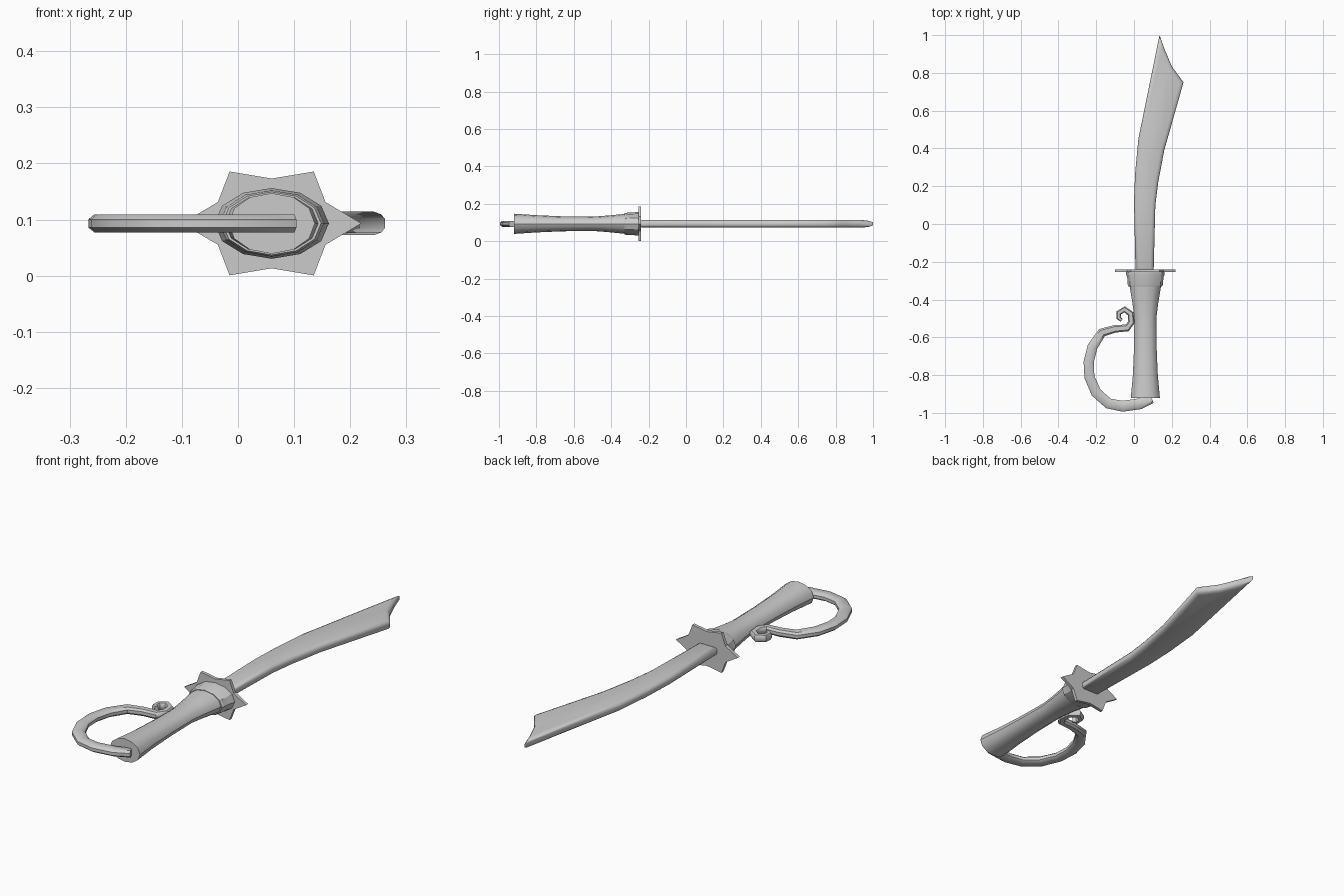
import bpy, bmesh, math
from mathutils import Vector

cube = bpy.data.objects.get("Cube")
if cube:
    bpy.data.objects.remove(cube, do_unlink=True)

MID_X, MID_Z = 0.06, 0.093

grey = bpy.data.materials.new("plain grey")
grey.use_nodes = True
grey.diffuse_color = (0.6, 0.6, 0.6, 1)
grey.node_tree.nodes["Principled BSDF"].inputs["Base Color"].default_value = (0.6, 0.6, 0.6, 1)


def finish(bm, name, angle=40):
    bmesh.ops.recalc_face_normals(bm, faces=bm.faces)
    mesh = bpy.data.meshes.new(name)
    bm.to_mesh(mesh)
    bm.free()
    mesh.materials.append(grey)
    obj = bpy.data.objects.new(name, mesh)
    bpy.context.collection.objects.link(obj)
    bpy.ops.object.select_all(action='DESELECT')
    obj.select_set(True)
    bpy.context.view_layer.objects.active = obj
    bpy.ops.object.shade_smooth_by_angle(angle=math.radians(angle))
    return obj


def loft(rings, name, angle=40):
    """Skin a list of equal-sized point rings and cap both ends."""
    bm = bmesh.new()
    loops = [[bm.verts.new(p) for p in ring] for ring in rings]
    n = len(loops[0])
    for a, b in zip(loops, loops[1:]):
        for i in range(n):
            j = (i + 1) % n
            bm.faces.new((a[i], a[j], b[j], b[i]))
    bm.faces.new(loops[0])
    bm.faces.new(loops[-1])
    return finish(bm, name, angle)


def oval(y, rx, rz, sides=12):
    turns = [2 * math.pi * i / sides for i in range(sides)]
    return [(MID_X + rx * math.cos(t), y, MID_Z + rz * math.sin(t)) for t in turns]


# Waisted oval grip
grip = [(-0.92, 0.077, 0.054), (-0.80, 0.066, 0.046), (-0.66, 0.06, 0.040),
        (-0.50, 0.058, 0.038), (-0.42, 0.068, 0.044), (-0.33, 0.083, 0.053)]
loft([oval(*s) for s in grip], "grip")

# Stepped collar under the guard
collar = [(-0.33, 0.088, 0.056), (-0.322, 0.093, 0.059), (-0.28, 0.096, 0.060),
          (-0.268, 0.102, 0.063), (-0.25, 0.102, 0.063)]
loft([oval(*s) for s in collar], "collar", 25)

# Six-pointed star guard, mirrored over both axes
quarter = [(0.16, 0), (0.096, 0.038), (0.075, 0.0925), (0, 0.08)]
half = quarter + [(-x, z) for x, z in quarter[-2::-1]]
star = half + [(x, -z) for x, z in half[-2:0:-1]]
loft([[(MID_X + x, y, MID_Z + z) for x, z in star] for y in (-0.255, -0.24)],
     "star_guard", 20)

# Curved blade with a notched, clipped end and rounded edges
outline = [(0.008, -0.25), (0.0, 0.12), (0.006, 0.27), (0.023, 0.45), (0.135, 1.0),
           (0.16, 0.93), (0.2, 0.835), (0.262, 0.75), (0.16, 0.39),
           (0.128, 0.22), (0.113, 0.10), (0.104, -0.25)]
bm = bmesh.new()
low = bm.faces.new([bm.verts.new((x, y, MID_Z - 0.008)) for x, y in outline])
ext = bmesh.ops.extrude_face_region(bm, geom=[low], use_keep_orig=True)
top = [g for g in ext["geom"] if isinstance(g, bmesh.types.BMFace)][0]
bmesh.ops.translate(bm, verts=top.verts, vec=(0, 0, 0.016))
bmesh.ops.recalc_face_normals(bm, faces=bm.faces)
caps = [f for f in bm.faces if len(f.verts) == len(outline)]
for cap in caps:
    for width, rise in ((0.006, 0.008), (0.012, 0.005)):
        bmesh.ops.inset_region(bm, faces=[cap], thickness=width, use_even_offset=True)
        step = rise if cap.calc_center_median().z > MID_Z else -rise
        bmesh.ops.translate(bm, verts=cap.verts, vec=(0, 0, step))
finish(bm, "blade", 50)

# Knuckle bow from the pommel round to a small curl: x, y, half width
path = [(0.095, -0.925, 0.024), (0.03, -0.952, 0.029), (-0.06, -0.965, 0.029),
        (-0.135, -0.95, 0.028), (-0.2, -0.893, 0.028), (-0.236, -0.81, 0.027),
        (-0.24, -0.73, 0.027), (-0.22, -0.65, 0.027), (-0.17, -0.575, 0.024),
        (-0.10, -0.555, 0.02), (-0.035, -0.55, 0.019), (-0.014, -0.52, 0.018),
        (-0.018, -0.475, 0.017), (-0.05, -0.452, 0.016), (-0.08, -0.47, 0.014),
        (-0.082, -0.497, 0.012), (-0.065, -0.51, 0.009)]
section = [(1, 0.45), (0.6, 1), (-0.6, 1), (-1, 0.45),
           (-1, -0.45), (-0.6, -1), (0.6, -1), (1, -0.45)]
rings = []
for i, (x, y, w) in enumerate(path):
    before, after = path[max(i - 1, 0)], path[min(i + 1, len(path) - 1)]
    along = Vector((after[0] - before[0], after[1] - before[1])).normalized()
    rings.append([(x - along.y * w * u, y + along.x * w * u, MID_Z + 0.016 * v)
                  for u, v in section])
loft(rings, "knuckle_bow")
